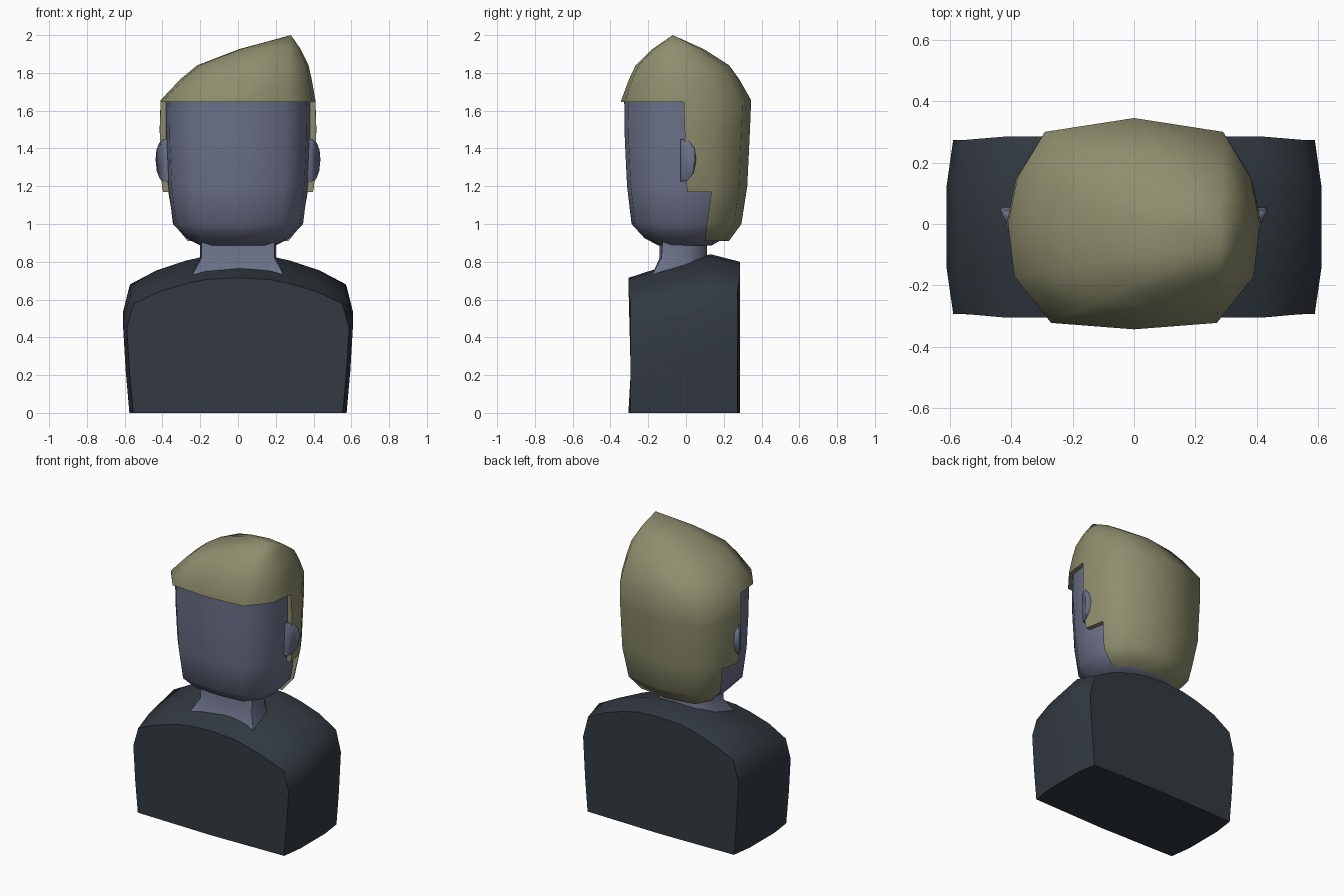
import bpy, bmesh, math

if "Cube" in bpy.data.objects:
    bpy.data.objects.remove(bpy.data.objects["Cube"])


def material(name, rgb):
    m = bpy.data.materials.new(name)
    m.diffuse_color = (*rgb, 1)
    m.use_nodes = True
    m.node_tree.nodes["Principled BSDF"].inputs["Base Color"].default_value = m.diffuse_color
    return m


SKIN = material("skin", (0.15, 0.165, 0.25))
HAIR = material("hair", (0.27, 0.27, 0.155))
CLOTH = material("cloth", (0.032, 0.042, 0.053))


def loft(name, rings, mat, tip=None):
    """Skin a list of equal-length closed rings; cap the ends (or end in a tip)."""
    bm = bmesh.new()
    vs = [[bm.verts.new(p) for p in r] for r in rings]
    n = len(vs[0])
    for a, b in zip(vs, vs[1:]):
        for i in range(n):
            j = (i + 1) % n
            bm.faces.new((a[i], a[j], b[j], b[i]))
    bm.faces.new(vs[0][::-1])
    if tip:
        t = bm.verts.new(tip)
        for i in range(n):
            bm.faces.new((vs[-1][i], vs[-1][(i + 1) % n], t))
    else:
        bm.faces.new(vs[-1])
    bmesh.ops.recalc_face_normals(bm, faces=bm.faces)
    me = bpy.data.meshes.new(name)
    bm.to_mesh(me)
    bm.free()
    ob = bpy.data.objects.new(name, me)
    bpy.context.collection.objects.link(ob)
    if mat:
        me.materials.append(mat)
    return ob


def smooth(ob, deg=58):
    bpy.ops.object.select_all(action='DESELECT')
    ob.select_set(True)
    bpy.context.view_layer.objects.active = ob
    bpy.ops.object.shade_smooth_by_angle(angle=math.radians(deg))


def mirrored(half):
    """Complete a right-hand half outline (first and last point on x = 0)."""
    return half + [(-x, y) for x, y in half[-2:0:-1]]


# Torso: shoulder profile swept front to back, top sloping forward
shoulder = mirrored([(0, 0), (0.575, 0), (0.595, 0.25), (0.61, 0.53), (0.572, 0.68),
                     (0.43, 0.755), (0.28, 0.805), (0.17, 0.83), (0, 0.84)])
rings = []
for y, sx, top in [(-0.305, 0.965, 0.715), (-0.15, 1, 0.765), (0.13, 1, 0.84), (0.285, 0.965, 0.80)]:
    f = top / 0.84
    rings.append([(x * sx, y * (0.96 if abs(x) > 0.5 else 1), z * f) for x, z in shoulder])
smooth(loft("torso", rings, CLOTH))

# Neck: boxy column with a flared base
neck = []
for z, w, yf, yc, yb in [(0.64, 0.285, -0.235, -0.2, 0.15), (0.73, 0.25, -0.18, -0.16, 0.13),
                         (0.82, 0.2, -0.13, -0.14, 0.11), (0.95, 0.2, -0.12, -0.14, 0.11)]:
    outline = mirrored([(0, yc), (w * 0.97, yf), (w, 0), (w * 0.7, yb * 0.85), (0, yb)])
    neck.append([(x, y, z) for x, y in outline])
smooth(loft("neck", neck, SKIN))

# Shared plan outline of head and hair
plan = mirrored([(0, -0.343), (0.27, -0.322), (0.39, -0.17), (0.41, 0.0),
                 (0.38, 0.15), (0.29, 0.30), (0, 0.345)])

# Head
head = [[(x * sx, y * sy * (0.92 if y > 0 else 1), z) for x, y in plan]
        for z, sx, sy in [(0.885, 0.48, 0.42), (0.925, 0.67, 0.64), (1.0, 0.84, 0.84),
                          (1.2, 0.90, 0.91), (1.45, 0.928, 0.945), (1.68, 0.935, 0.955)]]
smooth(loft("head", head, SKIN))

# Hair: full shell rising to an off-centre peak
hair_rings = [[(x * sx, y * sy, z) for x, y in plan]
              for z, sx, sy in [(0.91, 0.70, 0.66), (1.0, 0.885, 0.85), (1.2, 0.985, 0.94),
                                (1.5, 1.012, 0.982), (1.655, 1, 1)]]
peak = (0.28, -0.07, 2.0)
for t, z in [(0.15, 1.765), (0.28, 1.84), (0.6, 1.925)]:
    hair_rings.append([(x + (peak[0] - x) * t, y + (peak[1] - y) * t, z) for x, y in plan])
hair = loft("hair", hair_rings, HAIR, peak)

# Cut away the face opening and sideburn step
opening = [(-1, 1.645), (-0.012, 1.645), (0.005, 1.17), (0.135, 1.17), (0.09, 0.85), (-1, 0.85)]
cutter = loft("face_cutter", [[(x, y, z) for y, z in opening] for x in (-1, 1)], None)
cutter.hide_render = True
mod = hair.modifiers.new("face_opening", 'BOOLEAN')
mod.operation = 'DIFFERENCE'
mod.solver = 'EXACT'
mod.object = cutter
bpy.context.view_layer.objects.active = hair
hair.select_set(True)
bpy.ops.object.modifier_apply(modifier=mod.name)
bpy.data.objects.remove(cutter)
smooth(hair)

# Ears: D-shaped discs flaring backward
ear = [(-0.03, 1.225), (0.01, 1.23), (0.04, 1.27), (0.055, 1.34),
       (0.045, 1.40), (0.015, 1.44), (-0.03, 1.45)]
for side, label in ((1, "right_ear"), (-1, "left_ear")):
    rings = []
    for base, s in [(0.33, 1), (0.387, 1), (0.398, 0.85)]:
        slope = 0.0 if base < 0.35 else 0.5
        rings.append([(side * (base + slope * (y * s + 0.03)), 0.005 + (y - 0.005) * s,
                       1.34 + (z - 1.34) * s) for y, z in ear])
    smooth(loft(label, rings, SKIN))
